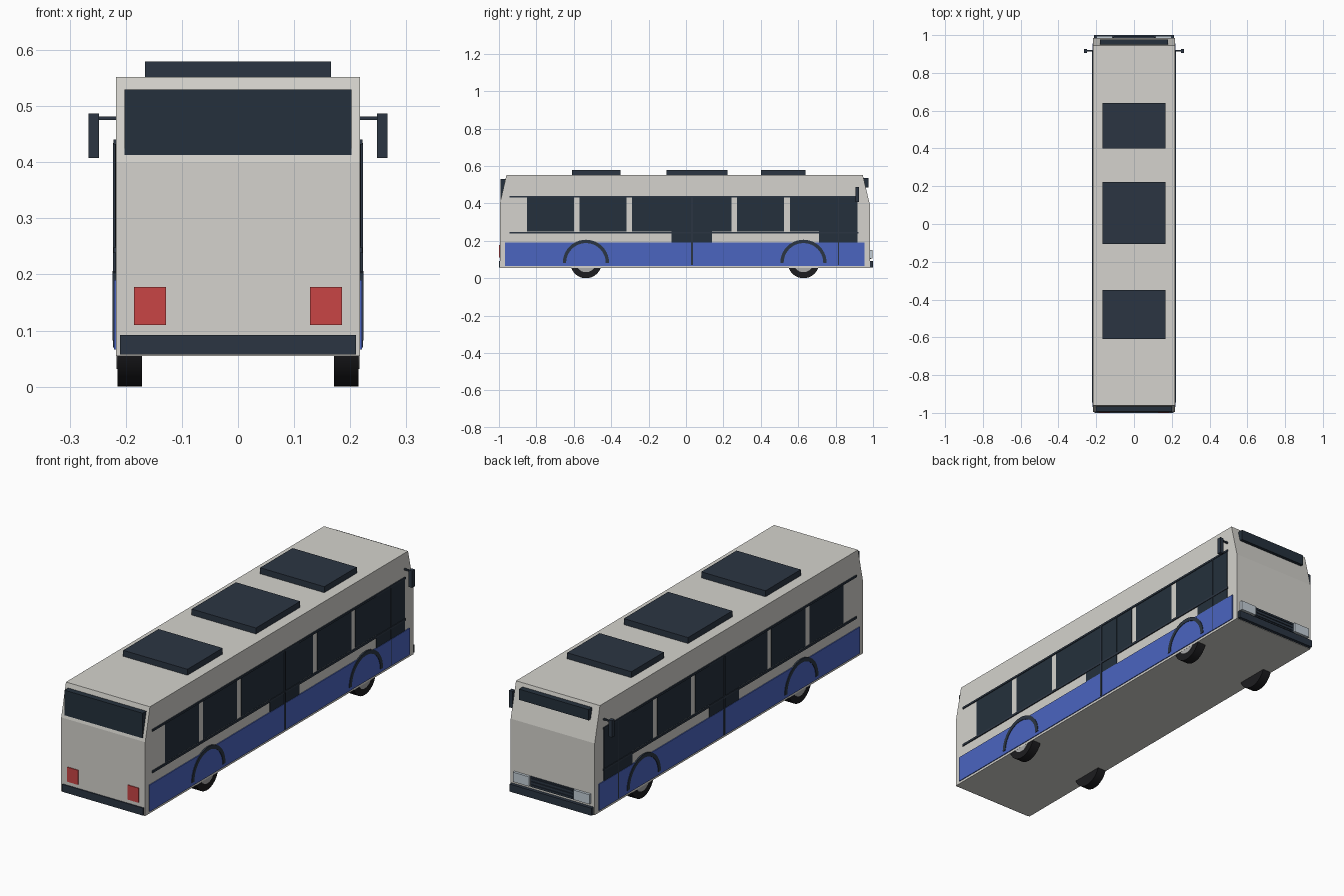
import bpy, bmesh, math
from mathutils import Matrix

if "Cube" in bpy.data.objects:
    bpy.data.objects.remove(bpy.data.objects["Cube"])


def material(name, rgb):
    m = bpy.data.materials.new(name)
    m.diffuse_color = (*rgb, 1)
    m.use_nodes = True
    m.node_tree.nodes["Principled BSDF"].inputs["Base Color"].default_value = m.diffuse_color
    return m


CREAM = material("cream_paint", (0.66, 0.65, 0.61))
GLASS = material("dark_glass", (0.018, 0.030, 0.045))
DARK = material("dark_trim", (0.024, 0.036, 0.055))
BLUE = material("blue_paint", (0.07, 0.13, 0.53))
RED = material("red_lens", (0.58, 0.06, 0.06))
LENS = material("clear_lens", (0.55, 0.62, 0.68))
RUBBER = material("rubber", (0.012, 0.012, 0.014))
HUB = material("hub_metal", (0.4, 0.4, 0.4))


def finish(name, bm, mat):
    bmesh.ops.recalc_face_normals(bm, faces=bm.faces)
    mesh = bpy.data.meshes.new(name)
    bm.to_mesh(mesh)
    bm.free()
    mesh.materials.append(mat)
    ob = bpy.data.objects.new(name, mesh)
    bpy.context.collection.objects.link(ob)
    return ob


def box(name, x, y, z, mat):
    """Box from (min, max) ranges."""
    bm = bmesh.new()
    bmesh.ops.create_cube(bm, size=1)
    for v in bm.verts:
        v.co = [r[0] + (c + 0.5) * (r[1] - r[0]) for c, r in zip(v.co, (x, y, z))]
    return finish(name, bm, mat)


def pair(name, x, y, z, mat):
    """Box on the right side and its mirror on the left."""
    box(name + "_right", x, y, z, mat)
    box(name + "_left", (-x[1], -x[0]), y, z, mat)


def prism(name, points, x, mat):
    """Extrude a closed (y, z) outline along x."""
    bm = bmesh.new()
    face = bm.faces.new([bm.verts.new((x[0], p[0], p[1])) for p in points])
    ext = bmesh.ops.extrude_face_region(bm, geom=[face])["geom"]
    for v in ext:
        if isinstance(v, bmesh.types.BMVert):
            v.co.x = x[1]
    return finish(name, bm, mat)


def disc(name, x, y, z, radius, mat):
    """Cylinder lying along x."""
    bm = bmesh.new()
    bmesh.ops.create_cone(bm, cap_ends=True, segments=32, radius1=radius, radius2=radius,
                          depth=x[1] - x[0],
                          matrix=Matrix.Translation(((x[0] + x[1]) / 2, y, z))
                          @ Matrix.Rotation(math.pi / 2, 4, 'Y'))
    ob = finish(name, bm, mat)
    for p in ob.data.polygons:
        p.use_smooth = len(p.vertices) == 4
    return ob


# Body shell with sloped upper ends
prism("body", [(-0.995, 0.055), (-0.995, 0.40), (-0.96, 0.552), (0.945, 0.552),
               (0.984, 0.39), (0.984, 0.055)], (-0.217, 0.217), CREAM)

# Roof units
for i, y in enumerate([(-0.61, -0.35), (-0.105, 0.222), (0.40, 0.64)]):
    box(f"roof_unit_{i}", (-0.166, 0.166), y, (0.55, 0.58), DARK)

# Side windows, skirts, trims and doors
for i in range(6):
    y0 = -0.85 + 0.281 * i
    pair(f"side_window_{i}", (0.21, 0.2185), (y0, y0 + 0.25), (0.25, 0.432), GLASS)
pair("blue_skirt", (0.21, 0.221), (-0.968, 0.955), (0.066, 0.19), BLUE)
pair("upper_trim", (0.21, 0.222), (-0.945, 0.922), (0.432, 0.441), DARK)
pair("lower_trim", (0.21, 0.222), (-0.945, 0.922), (0.238, 0.248), DARK)
pair("middle_door", (0.21, 0.2195), (-0.077, 0.14), (0.07, 0.434), GLASS)
pair("front_door", (0.21, 0.2195), (0.71, 0.918), (0.07, 0.434), GLASS)
pair("middle_door_split", (0.21, 0.223), (0.027, 0.037), (0.07, 0.434), DARK)
pair("front_door_split", (0.21, 0.2215), (0.812, 0.817), (0.07, 0.434), DARK)

# Wheels, hubs and wheel arches
for axle, y in (("rear", -0.535), ("front", 0.628)):
    arc = [math.pi * k / 20 for k in range(21)]
    outline = [(y + 0.124 * math.cos(a), 0.082 + 0.124 * math.sin(a)) for a in arc]
    outline += [(y + 0.106 * math.cos(a), 0.082 + 0.106 * math.sin(a)) for a in reversed(arc)]
    for side, s in (("right", 1), ("left", -1)):
        span = lambda a, b: tuple(sorted((s * a, s * b)))
        disc(f"{axle}_wheel_{side}", span(0.171, 0.215), y, 0.084, 0.084, RUBBER)
        disc(f"{axle}_hub_{side}", span(0.20, 0.2165), y, 0.084, 0.052, HUB)
        prism(f"{axle}_arch_{side}", outline, span(0.21, 0.2235), DARK)

# Rear end
box("rear_window", (-0.202, 0.202), (-0.992, -0.965), (0.40, 0.53), GLASS)
box("rear_bumper", (-0.21, 0.21), (-1.0, -0.975), (0.057, 0.092), DARK)
pair("tail_light", (0.128, 0.185), (-0.999, -0.98), (0.11, 0.178), RED)

# Front end
box("destination_panel", (-0.18, 0.18), (0.945, 0.976), (0.485, 0.535), GLASS)
box("front_bumper", (-0.212, 0.212), (0.97, 1.0), (0.057, 0.092), DARK)
pair("headlight", (0.115, 0.198), (0.97, 0.996), (0.105, 0.15), LENS)
box("grille", (-0.112, 0.112), (0.97, 0.989), (0.102, 0.15), DARK)
for i in range(3):
    z = 0.108 + 0.015 * i
    box(f"grille_bar_{i}", (-0.105, 0.105), (0.98, 0.993), (z, z + 0.006), DARK)

# Mirrors
pair("mirror_arm", (0.21, 0.255), (0.914, 0.921), (0.475, 0.482), DARK)
pair("mirror", (0.248, 0.266), (0.906, 0.926), (0.408, 0.487), DARK)
